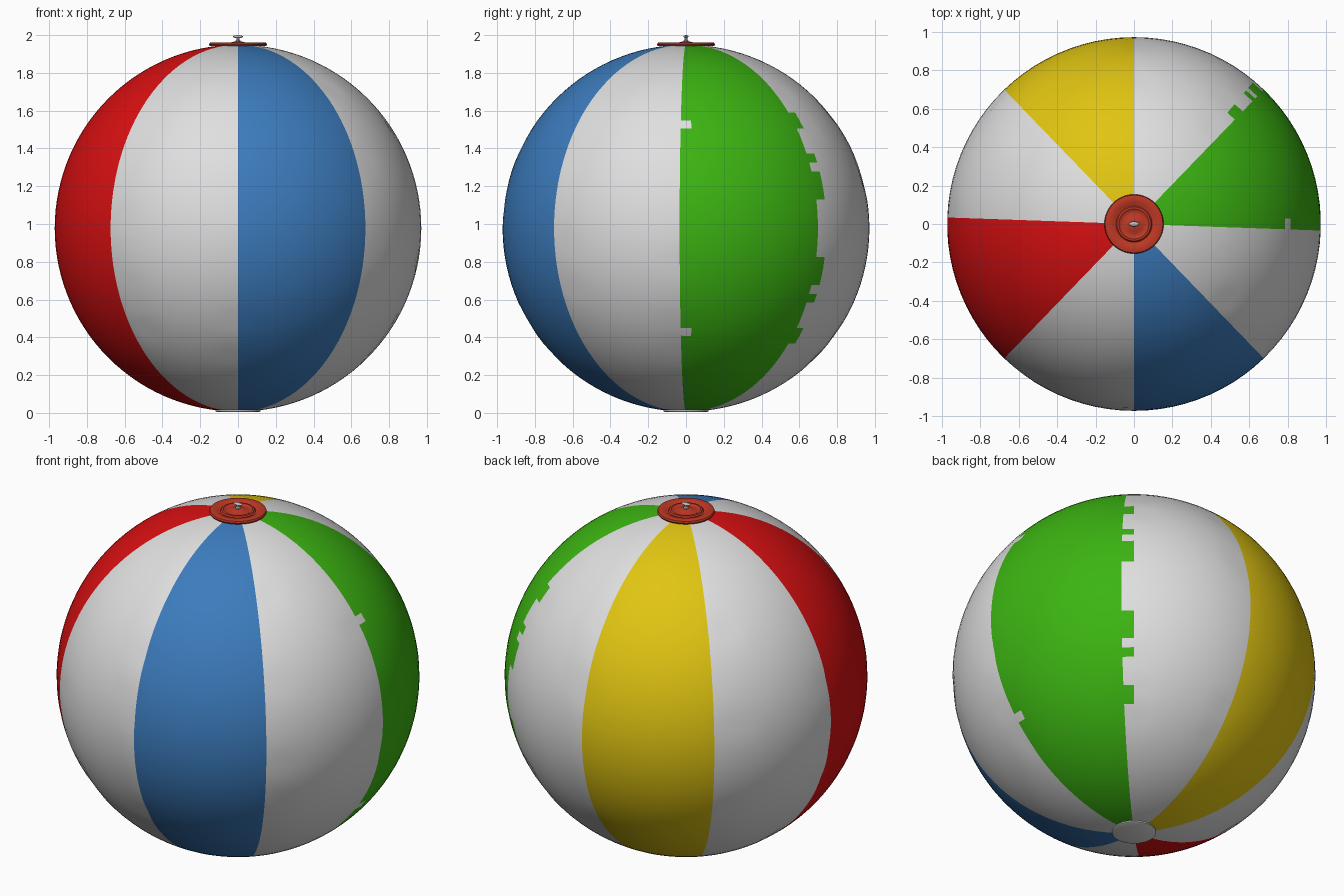
import bpy, bmesh, math, random
from mathutils import Vector

if "Cube" in bpy.data.objects:
    bpy.data.objects.remove(bpy.data.objects["Cube"])

random.seed(4)
R, CZ = 0.971, 0.978
SEAMS = [0, 48, 92, 136, 180, 228, 272, 316]


def mat(name, rgb):
    m = bpy.data.materials.new(name)
    m.diffuse_color = (*rgb, 1)
    m.use_nodes = True
    m.node_tree.nodes["Principled BSDF"].inputs["Base Color"].default_value = m.diffuse_color
    return m


WHITE = mat("white", (0.74, 0.74, 0.74))
GREEN = mat("green", (0.045, 0.46, 0.006))
YELLOW = mat("yellow", (0.75, 0.56, 0.006))
RED = mat("red", (0.70, 0.005, 0.006))
BLUE = mat("blue", (0.045, 0.20, 0.51))
CAP = mat("cap red", (0.52, 0.04, 0.018))
METAL = mat("grey", (0.50, 0.50, 0.50))


def finish(name, bm, mats, angle=40):
    bmesh.ops.recalc_face_normals(bm, faces=bm.faces)
    me = bpy.data.meshes.new(name)
    bm.to_mesh(me)
    bm.free()
    ob = bpy.data.objects.new(name, me)
    bpy.context.collection.objects.link(ob)
    for m in mats:
        me.materials.append(m)
    bpy.ops.object.select_all(action='DESELECT')
    ob.select_set(True)
    bpy.context.view_layer.objects.active = ob
    bpy.ops.object.shade_smooth_by_angle(angle=math.radians(angle))
    return ob


def lathe(name, profile, material, seg=48):
    """Revolve an (r, z) profile about z; r = 0 ends are merged to a point."""
    bm = bmesh.new()
    vs = [bm.verts.new((r, 0, z)) for r, z in profile]
    es = [bm.edges.new(p) for p in zip(vs, vs[1:])]
    bmesh.ops.spin(bm, geom=vs + es, axis=(0, 0, 1), cent=(0, 0, 0),
                   angle=math.tau, steps=seg, use_duplicate=False)
    bmesh.ops.remove_doubles(bm, verts=bm.verts, dist=1e-5)
    return finish(name, bm, [material])


# Ball: every 4 degrees a meridian, so all seams fall on edges
bm = bmesh.new()
bmesh.ops.create_uvsphere(bm, u_segments=90, v_segments=60, radius=R)
for f in bm.faces:
    c = f.calc_center_median()
    a = math.degrees(math.atan2(c.y, c.x)) % 360
    panel = sum(a > s for s in SEAMS) - 1
    f.material_index = 0 if panel % 2 else 1 + panel // 2

# Shallow wrinkles scattered on the white side of the seams
dents = []
for i, s in enumerate(SEAMS):
    side = 1 if i % 2 else -1
    for k in range(5):
        a = math.radians(s + side * random.uniform(3, 6))
        t = math.radians(random.uniform(-55, 55))
        dents.append(Vector((math.cos(a) * math.cos(t), math.sin(a) * math.cos(t), math.sin(t))))
for v in bm.verts:
    n = v.co.normalized()
    d = sum(math.exp(-((n - p).length / 0.05) ** 2) for p in dents)
    v.co = n * (R - 0.005 * min(d, 1))
    v.co.z += CZ
finish("beach_ball", bm, [WHITE, GREEN, YELLOW, RED, BLUE])

# Bottom patch
lathe("bottom_patch", [(0, 0.004), (0.108, 0.004), (0.118, 0.008), (0.118, 0.016), (0, 0.016)], WHITE)

# Valve cap: rim, groove, raised ring and central dome
lathe("valve_cap", [(0, 1.942), (0.150, 1.942), (0.154, 1.950), (0.150, 1.959), (0.138, 1.962),
                    (0.110, 1.961), (0.100, 1.954), (0.094, 1.954), (0.088, 1.961), (0.078, 1.962),
                    (0.068, 1.955), (0.050, 1.956), (0.035, 1.962), (0.018, 1.966), (0, 1.967)], CAP)

# Valve pin: stem with a small head
lathe("valve_stem", [(0, 1.960), (0.013, 1.960), (0.013, 1.972), (0.007, 1.976),
                     (0.007, 1.990), (0, 1.990)], METAL, 16)
bm = bmesh.new()
bmesh.ops.create_uvsphere(bm, u_segments=16, v_segments=10, radius=1)
for v in bm.verts:
    v.co = Vector((v.co.x * 0.027, v.co.y * 0.013, v.co.z * 0.008 + 1.992))
finish("valve_head", bm, [METAL])
